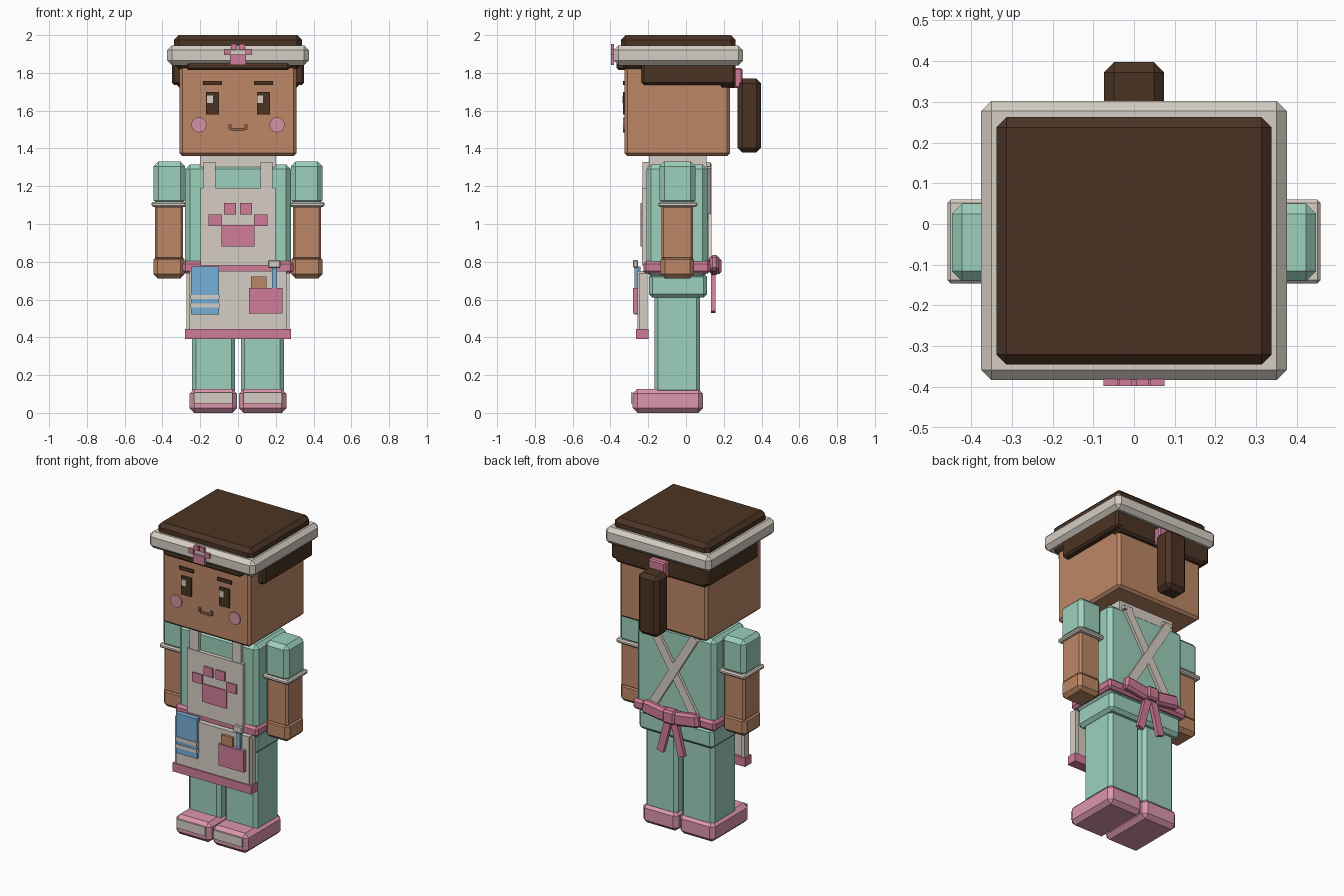
import bpy, bmesh, math
from mathutils import Matrix, Vector

cube = bpy.data.objects.get("Cube")
if cube:
    bpy.data.objects.remove(cube, do_unlink=True)


def material(name, hex_code):
    def linear(i):
        c = int(hex_code[i:i + 2], 16) / 255
        return c / 12.92 if c <= 0.04045 else ((c + 0.055) / 1.055) ** 2.4
    rgba = (linear(0), linear(2), linear(4), 1)
    m = bpy.data.materials.new(name)
    m.use_nodes = True
    m.diffuse_color = rgba
    m.node_tree.nodes["Principled BSDF"].inputs["Base Color"].default_value = rgba
    return m


SKIN = material("skin", "BD8766")
HAIR = material("dark_brown", "4B3424")
CREAM = material("cream", "D6CEC4")
MINT = material("mint", "9CD0BC")
PINK = material("rose_pink", "D07C97")
SHOE = material("light_pink", "DC97AC")
CHEEK = material("blush", "D094A2")
BLUE = material("blue", "76AFD6")
MOUTH = material("mouth_brown", "96674A")


def finish(name, bm, mat, bevel=0):
    mesh = bpy.data.meshes.new(name)
    bm.to_mesh(mesh)
    bm.free()
    mesh.materials.append(mat)
    obj = bpy.data.objects.new(name, mesh)
    bpy.context.collection.objects.link(obj)
    if bevel:
        mod = obj.modifiers.new("chamfer", 'BEVEL')
        mod.width = bevel
        mod.segments = 1
    return obj


def box(name, mat, x, y, z, bevel=0, tilt=0):
    """Box from (min, max) ranges, optionally tilted about y through its centre."""
    spans = (x, y, z)
    size = Vector([b - a for a, b in spans])
    bm = bmesh.new()
    bmesh.ops.create_cube(bm, size=1)
    bmesh.ops.scale(bm, vec=size, verts=bm.verts)
    obj = finish(name, bm, mat, bevel)
    obj.location = [(a + b) / 2 for a, b in spans]
    obj.rotation_euler.y = tilt
    return obj


def pair(name, mat, x, y, z, bevel=0, tilt=0):
    """The same box on both sides; x is given for the left (+x) side."""
    box("left_" + name, mat, x, y, z, bevel, tilt)
    box("right_" + name, mat, (-x[1], -x[0]), y, z, bevel, -tilt)


def paw(name, z, s, y):
    """Blocky paw: one pad, two upper toes, two outer toes."""
    box(name + "_pad", PINK, (-.087 * s, .087 * s), y, (z, z + .115 * s))
    pair(name + "_upper_toe", PINK, (.01 * s, .075 * s), y, (z + .17 * s, z + .23 * s))
    pair(name + "_outer_toe", PINK, (.085 * s, .155 * s), y, (z + .11 * s, z + .17 * s))


# Head and face
box("head", SKIN, (-.31, .31), (-.325, .233), (1.36, 1.9), .015)
face = (-.333, -.324)
pair("eye", HAIR, (.1, .17), face, (1.58, 1.7))
for side, x in (("left", .1), ("right", -.165)):
    box(side + "_eye_glint", CREAM, (x, x + .032), (-.337, -.332), (1.64, 1.68))
pair("eyebrow", HAIR, (.085, .185), face, (1.735, 1.757))
box("mouth", MOUTH, (-.035, .035), face, (1.493, 1.507))
pair("mouth_corner", MOUTH, (.035, .05), face, (1.5, 1.528))
for side, s in (("left", 1), ("right", -1)):
    bm = bmesh.new()
    bmesh.ops.create_cone(bm, cap_ends=True, segments=24, radius1=.04, radius2=.04, depth=.009,
                          matrix=Matrix.Rotation(math.pi / 2, 4, 'X'))
    finish(side + "_cheek", bm, CHEEK).location = (s * .207, -.3285, 1.525)

# Hair, headband and ponytail
box("hair_cap", HAIR, (-.338, .338), (-.345, .262), (1.82, 2), .025)
box("hair_fringe", HAIR, (-.275, .275), (-.368, -.31), (1.815, 1.87), .012)
pair("side_hair", HAIR, (.29, .35), (-.235, .262), (1.737, 1.88), .012)
box("back_hair", HAIR, (-.32, .32), (.18, .262), (1.72, 1.88), .012)
box("headband", CREAM, (-.375, .375), (-.383, .302), (1.84, 1.945), .025)
paw("headband_paw", 1.843, .48, (-.397, -.38))
box("ponytail_tie", PINK, (-.06, .06), (.24, .3), (1.72, 1.825), .008)
box("ponytail", HAIR, (-.074, .074), (.273, .397), (1.378, 1.77), .025)

# Torso
box("collar", CREAM, (-.2, .2), (-.197, .108), (1.28, 1.38))
box("torso", MINT, (-.28, .28), (-.21, .113), (.72, 1.315), .025)
box("hips", MINT, (-.265, .265), (-.197, .112), (.61, .74), .02)

# Arms
pair("sleeve", MINT, (.28, .447), (-.14, .05), (1.1, 1.33), .025)
pair("cuff", CREAM, (.274, .458), (-.146, .06), (1.09, 1.117), .008)
pair("forearm", SKIN, (.29, .44), (-.13, .038), (.81, 1.1), .012)
pair("hand", SKIN, (.282, .447), (-.134, .042), (.712, .833), .022)

# Legs and shoes
pair("leg", MINT, (.015, .243), (-.167, .075), (.1, .63), .02)
pair("shoe", SHOE, (.005, .256), (-.282, .09), (0, .127), .025)
pair("shoe_toe", CREAM, (.03, .233), (-.291, -.28), (.05, .107))

# Apron
box("apron_bib", CREAM, (-.198, .198), (-.234, -.2), (.78, 1.19))
paw("bib_paw", .88, 1, (-.242, -.232))
pair("front_strap", CREAM, (.118, .182), (-.23, -.2), (1.19, 1.325))
pair("shoulder_strap", CREAM, (.118, .182), (-.23, .13), (1.305, 1.327))
box("waistband", PINK, (-.293, .293), (-.226, .13), (.737, .803), .015)
box("apron_skirt", CREAM, (-.258, .258), (-.256, -.215), (.42, .75))
pair("skirt_edge", CREAM, (.25, .272), (-.248, -.205), (.42, .74))
box("apron_hem", PINK, (-.28, .28), (-.264, -.198), (.39, .445))

# Towel, pocket and tools
box("towel", BLUE, (-.25, -.1), (-.273, -.24), (.52, .775))
for n, z in (("upper", .602), ("lower", .557)):
    box(n + "_towel_stripe", CREAM, (-.251, -.099), (-.277, -.25), (z, z + .023))
box("pocket", PINK, (.058, .236), (-.28, -.25), (.525, .662))
box("pocket_comb", SKIN, (.07, .152), (-.272, -.25), (.64, .722))
box("brush_handle", BLUE, (.18, .207), (-.273, -.25), (.64, .775))
box("brush_head", CREAM, (.16, .224), (-.28, -.255), (.767, .81), .005)

# Crossed straps on the back
lean = math.atan2(.32, .53)
for side, s, y in (("left", 1, .112), ("right", -1, .116)):
    box(side + "_back_strap", CREAM, (-.027, .027), (y, y + .02), (.755, 1.35), 0, s * lean)

# Bow on the back
pair("bow_loop", PINK, (.025, .2), (.125, .175), (.74, .825), .015, -.15)
box("bow_knot", PINK, (-.042, .042), (.125, .187), (.735, .82), .012)
pair("bow_tail", PINK, (.022, .068), (.132, .157), (.53, .77), 0, -.26)
